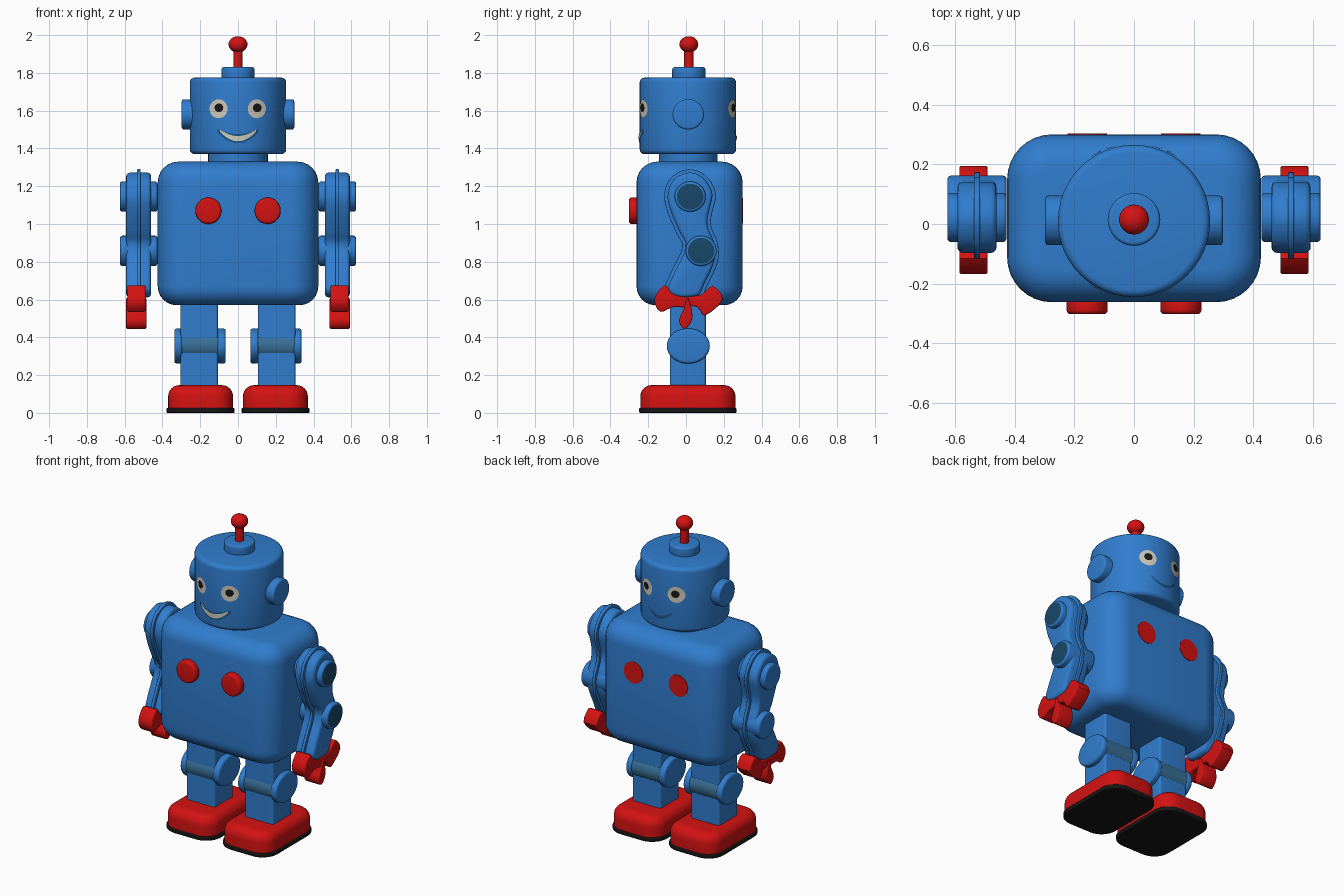
import bpy, bmesh, math
from mathutils import Matrix, Vector

if "Cube" in bpy.data.objects:
    bpy.data.objects.remove(bpy.data.objects["Cube"])


def material(name, *rgb):
    m = bpy.data.materials.new(name)
    m.use_nodes = True
    m.diffuse_color = (*rgb, 1)
    m.node_tree.nodes["Principled BSDF"].inputs["Base Color"].default_value = (*rgb, 1)
    return m


BLUE = material("tin blue", 0.03, 0.205, 0.62)
RED = material("bright red", 0.66, 0.006, 0.006)
BLACK = material("black", 0.008, 0.008, 0.008)
CREAM = material("cream white", 0.62, 0.59, 0.5)
TEAL = material("dark teal", 0.009, 0.065, 0.14)
STEEL = material("steel blue", 0.04, 0.16, 0.31)
NAVY = material("navy line", 0.012, 0.09, 0.26)
HEAD_Y, HEAD_R = 0.01, 0.255


def finish(name, bm, mats, rule=None, recalc=True):
    if recalc:
        bmesh.ops.recalc_face_normals(bm, faces=bm.faces)
    if rule:
        for f in bm.faces:
            f.material_index = 1 if rule(f) else 0
    mesh = bpy.data.meshes.new(name)
    bm.to_mesh(mesh)
    bm.free()
    ob = bpy.data.objects.new(name, mesh)
    bpy.context.collection.objects.link(ob)
    for m in mats:
        mesh.materials.append(m)
    bpy.ops.object.select_all(action="DESELECT")
    ob.select_set(True)
    bpy.context.view_layer.objects.active = ob
    bpy.ops.object.shade_smooth_by_angle(angle=math.radians(35))
    return ob


def bevel(bm, edges, r, segs):
    if r > 0:
        bmesh.ops.bevel(bm, geom=edges, offset=r, segments=segs, profile=0.5,
                        affect="EDGES", clamp_overlap=True)


def rounded_box(name, lo, hi, plan, top, bottom, mat):
    lo, hi = Vector(lo), Vector(hi)
    bm = bmesh.new()
    bmesh.ops.create_cube(bm, size=1)
    bmesh.ops.scale(bm, vec=hi - lo, verts=bm.verts)
    bmesh.ops.translate(bm, vec=(lo + hi) / 2, verts=bm.verts)
    bevel(bm, [e for e in bm.edges if abs(e.verts[0].co.z - e.verts[1].co.z) > 0.001], plan, 8)
    for z, r in ((hi.z, top), (lo.z, bottom)):
        bevel(bm, [e for e in bm.edges if all(abs(v.co.z - z) < 1e-4 for v in e.verts)], r, 6)
    return finish(name, bm, [mat])


def cylinder(name, axis, center, radii, a, b, r, mats, rule=None):
    """Cylinder from a to b along an axis; center and radii are given across it."""
    bm = bmesh.new()
    bmesh.ops.create_cone(bm, cap_ends=True, segments=48, radius1=1, radius2=1, depth=1)
    bmesh.ops.scale(bm, vec=(radii[0], radii[1], abs(b - a)), verts=bm.verts)
    bevel(bm, [e for e in bm.edges if abs(e.verts[0].co.z - e.verts[1].co.z) < 1e-5], r, 4)
    mid, (u, v) = (a + b) / 2, center
    order = {"x": (2, 0, 1), "y": (0, 2, 1), "z": (0, 1, 2)}[axis]
    for vert in bm.verts:
        p = vert.co + Vector((u, v, mid))
        vert.co = [p[i] for i in order]
    return finish(name, bm, mats, rule)


def outline(points, inset=0, steps=4):
    """Closed smooth loop through the points, optionally drawn inwards."""
    pts = [Vector(p) for p in points]
    n, loop = len(pts), []
    for i in range(n):
        p0, p1, p2, p3 = (pts[(i + k) % n] for k in (-1, 0, 1, 2))
        for s in range(steps):
            t = s / steps
            loop.append(0.5 * (2 * p1 + (p2 - p0) * t + (2 * p0 - 5 * p1 + 4 * p2 - p3) * t * t
                               + (3 * p1 - p0 - 3 * p2 + p3) * t ** 3))
    out = []
    for i, p in enumerate(loop):
        d = (loop[(i + 1) % len(loop)] - loop[i - 1]).normalized()
        out.append(p + inset * Vector((d.y, -d.x)))
    return out


def side_plate(name, loop, x0, x1, r, mat):
    bm = bmesh.new()
    face = bm.faces.new([bm.verts.new((x0, *p)) for p in loop])
    ext = bmesh.ops.extrude_face_region(bm, geom=[face])["geom"]
    bmesh.ops.translate(bm, vec=(x1 - x0, 0, 0),
                        verts=[g for g in ext if isinstance(g, bmesh.types.BMVert)])
    bevel(bm, [e for e in bm.edges if abs(e.verts[0].co.x - e.verts[1].co.x) < 1e-5], r, 3)
    return finish(name, bm, [mat])


def on_head(x, z, side, lift):
    return (x, HEAD_Y + side * math.sqrt((HEAD_R + lift) ** 2 - x * x), z)


def face_outward(bm, side):
    bm.normal_update()
    bmesh.ops.reverse_faces(bm, faces=[f for f in bm.faces if f.normal.y * side < 0])


def head_spot(name, x, z, rx, rz, side, lift, mat):
    bm = bmesh.new()
    hub = bm.verts.new(on_head(x, z, side, lift))
    angles = [math.tau * i / 24 for i in range(24)]
    rim = [bm.verts.new(on_head(x + rx * math.cos(a), z + rz * math.sin(a), side, lift))
           for a in angles]
    for i, v in enumerate(rim):
        bm.faces.new((hub, rim[i - 1], v))
    face_outward(bm, side)
    return finish(name, bm, [mat], recalc=False)


def smile(name, width, thick, side, lift, mat):
    bm = bmesh.new()
    rows = []
    for i in range(21):
        t = i / 10 - 1
        z = 1.452 + 0.042 * t * t
        h = thick * (1 - 0.6 * t * t)
        rows.append([bm.verts.new(on_head(width * t, z + k * h, side, lift)) for k in (-1, 1)])
    for a, b in zip(rows, rows[1:]):
        bm.faces.new((a[0], b[0], b[1], a[1]))
    face_outward(bm, side)
    return finish(name, bm, [mat], recalc=False)


# Torso, neck and head
rounded_box("torso", (-0.425, -0.262, 0.57), (0.425, 0.3, 1.33), 0.15, 0.11, 0.1, BLUE)
cylinder("neck", "z", (0, 0.012), (0.158, 0.155), 1.3, 1.4, 0, [BLUE])
cylinder("head", "z", (0, HEAD_Y), (HEAD_R, HEAD_R), 1.37, 1.775, 0.025, [BLUE])
cylinder("head_cap", "z", (0, 0.015), (0.088, 0.088), 1.76, 1.83, 0.012, [BLUE])

# Antenna
cylinder("antenna_rod", "z", (0, 0.015), (0.025, 0.025), 1.81, 1.94, 0, [RED])
ball = bmesh.new()
bmesh.ops.create_uvsphere(ball, u_segments=32, v_segments=16, radius=0.05,
                          matrix=Matrix.Translation((0, 0.015, 1.95)))
bmesh.ops.scale(ball, vec=(1, 1, 0.86), space=Matrix.Translation((0, 0, -1.957)), verts=ball.verts)
finish("antenna_ball", ball, [RED])

# Painted face, repeated faintly on the back
for side, label in ((-1, "front"), (1, "back")):
    for x, hand in ((-0.103, "right"), (0.1, "left")):
        head_spot(f"{label}_{hand}_eye", x, 1.61, 0.048, 0.05, side, 0.004, CREAM)
        head_spot(f"{label}_{hand}_pupil", x + 0.002, 1.615, 0.023, 0.023, side, 0.007, BLACK)
smile("mouth_outline", 0.108, 0.024, -1, 0.004, NAVY)
smile("mouth", 0.095, 0.014, -1, 0.007, CREAM)
smile("back_mouth", 0.085, 0.01, 1, 0.004, NAVY)

ARM = [(0.01, 1.29), (0.1, 1.26), (0.158, 1.16), (0.13, 1.01), (0.168, 0.9), (0.168, 0.8),
       (0.115, 0.68), (0.07, 0.605), (-0.055, 0.598), (-0.112, 0.65), (-0.085, 0.735),
       (-0.02, 0.875), (-0.05, 0.95), (-0.097, 1.06), (-0.115, 1.155), (-0.08, 1.245)]
CLAW = {
    "front_finger": [(-0.168, 0.6), (-0.115, 0.675), (-0.07, 0.635), (0.02, 0.6),
                     (0.01, 0.56), (-0.07, 0.56), (-0.135, 0.535)],
    "back_finger": [(0.14, 0.672), (0.195, 0.6), (0.1, 0.515), (0.06, 0.56),
                    (-0.03, 0.575), (-0.02, 0.61), (0.08, 0.625)],
    "thumb": [(0.01, 0.61), (0.035, 0.505), (-0.005, 0.445), (-0.037, 0.485), (-0.012, 0.55)],
}

for s, hand in ((1, "left"), (-1, "right")):
    # Ear and chest button, with a flat red spot behind
    cylinder(f"{hand}_ear", "x", (0.012, 1.58), (0.083, 0.08), s * 0.2, s * 0.298, 0.012, [BLUE])
    cylinder(f"{hand}_chest_button", "y", (s * 0.157, 1.07), (0.069, 0.07),
             -0.302, -0.25, 0.014, [RED])
    cylinder(f"{hand}_back_spot", "y", (s * 0.157, 1.07), (0.066, 0.068), 0.295, 0.303, 0, [RED])

    # Arm shell, seam flange and joints with dark outer caps
    side_plate(f"{hand}_arm", outline(ARM, 0.018), s * 0.46, s * 0.592, 0.02, BLUE)
    side_plate(f"{hand}_arm_seam", outline(ARM), s * 0.516, s * 0.536, 0.004, BLUE)
    for joint, y, z in (("shoulder", 0.022, 1.145), ("elbow", 0.08, 0.858)):
        cylinder(f"{hand}_{joint}_joint", "x", (y, z), (0.082, 0.08), s * 0.427, s * 0.625, 0.012,
                 [BLUE, TEAL], lambda f: f.normal.x * s > 0.95 and len(f.verts) > 8)

    # Three fingered claw
    for part, pts in CLAW.items():
        x0, x1 = (0.485, 0.592) if part == "thumb" else (0.49, 0.585)
        side_plate(f"{hand}_{part}", outline(pts, 0, 3), s * x0, s * x1, 0.008, RED)

    # Leg with knee discs and a banded barrel between them
    rounded_box(f"{hand}_leg", (s * 0.205 - 0.1, -0.085, 0.1), (s * 0.205 + 0.1, 0.105, 0.62),
                0.014, 0, 0, BLUE)
    for a, b, place in ((0.065, 0.11, "inner"), (0.295, 0.337, "outer")):
        cylinder(f"{hand}_{place}_knee", "x", (0.012, 0.354), (0.114, 0.093), s * a, s * b,
                 0.014, [BLUE])
    cylinder(f"{hand}_knee_barrel", "x", (0.012, 0.356), (0.108, 0.09), s * 0.1, s * 0.305, 0,
             [BLUE, STEEL],
             lambda f: len(f.verts) == 4 and abs(f.calc_center_median().z - 0.362) < 0.062)

    # Shoe and sole
    cx = s * 0.198
    rounded_box(f"{hand}_shoe", (cx - 0.172, -0.242, 0.02), (cx + 0.172, 0.262, 0.147),
                0.1, 0.06, 0, RED)
    rounded_box(f"{hand}_sole", (cx - 0.18, -0.248, 0), (cx + 0.18, 0.267, 0.026),
                0.105, 0.006, 0.006, BLACK)
